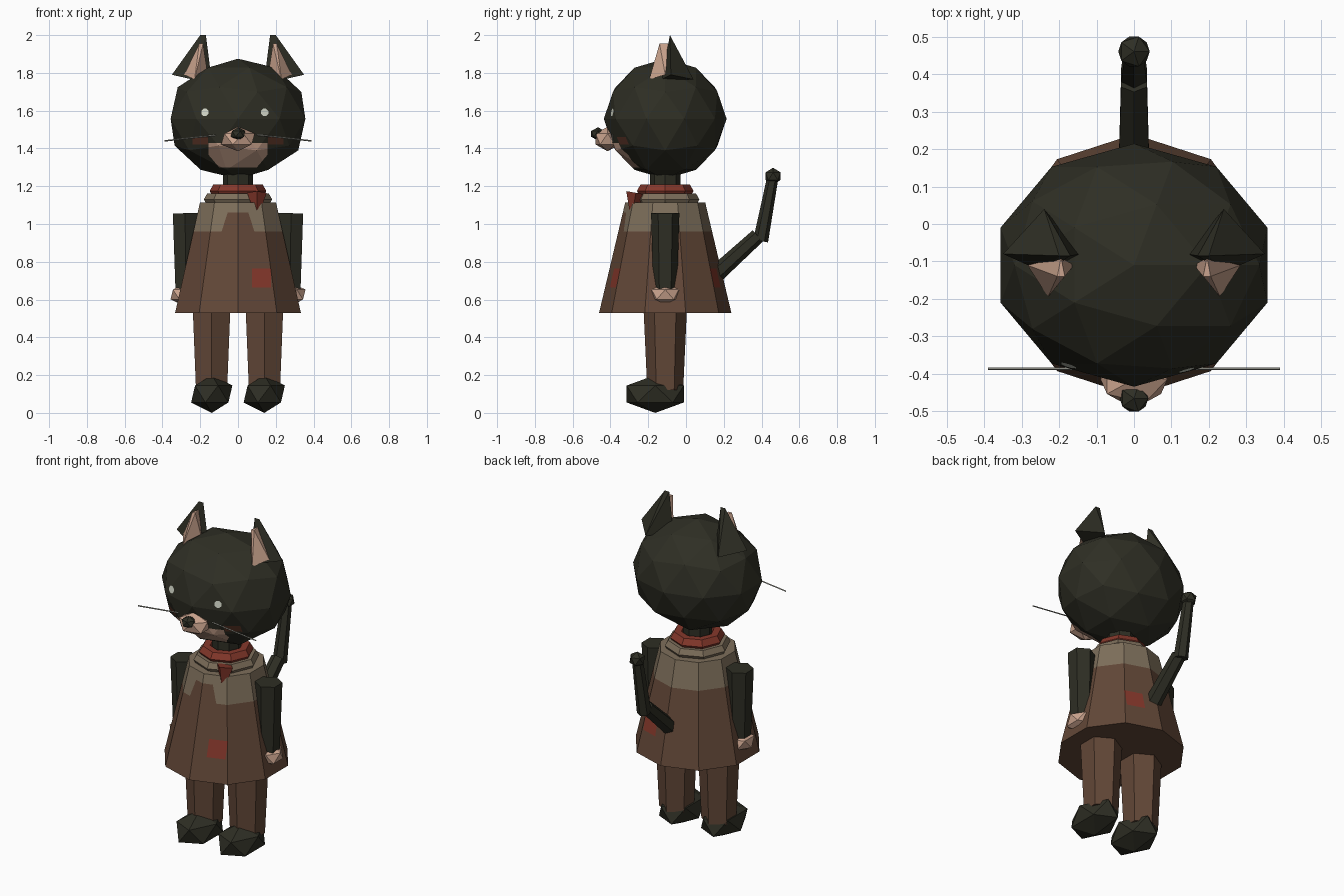
import bpy, bmesh
from math import cos, sin, tau
from mathutils import Matrix, Vector

if "Cube" in bpy.data.objects:
    bpy.data.objects.remove(bpy.data.objects["Cube"])


def srgb(r, g, b):
    return [(c / 255 / 12.92 if c < 11 else ((c / 255 + 0.055) / 1.055) ** 2.4) for c in (r, g, b)] + [1]


def material(name, *rgb):
    m = bpy.data.materials.new(name)
    m.diffuse_color = srgb(*rgb)
    m.use_nodes = True
    m.node_tree.nodes["Principled BSDF"].inputs["Base Color"].default_value = m.diffuse_color
    return m


DARK = material("charcoal fur", 46, 46, 36)
PEACH = material("peach skin", 203, 164, 142)
BROWN = material("brown cloth", 98, 71, 55)
TAUPE = material("taupe cloth", 126, 111, 91)
RED = material("brick red", 134, 56, 43)
WHITE = material("eye white", 208, 212, 198)
GREY = material("whisker grey", 165, 165, 155)
BLUSH = material("russet cheek", 92, 54, 40)
CY = -0.11  # depth of the body axis


def finish(bm, name, *mats):
    bmesh.ops.recalc_face_normals(bm, faces=bm.faces)
    me = bpy.data.meshes.new(name)
    bm.to_mesh(me)
    bm.free()
    for m in mats:
        me.materials.append(m)
    ob = bpy.data.objects.new(name, me)
    bpy.context.collection.objects.link(ob)
    return ob


def ball_mesh(center, radii, sub):
    bm = bmesh.new()
    bmesh.ops.create_icosphere(bm, subdivisions=sub, radius=1,
                               matrix=Matrix.Translation(center) @ Matrix.Diagonal((*radii, 1)))
    return bm


def ball(name, center, radii, mat, sub=1):
    return finish(ball_mesh(center, radii, sub), name, mat)


def rod_mesh(a, b, r1, r2, sides):
    a, b = Vector(a), Vector(b)
    rot = Vector((0, 0, 1)).rotation_difference(b - a).to_matrix().to_4x4()
    bm = bmesh.new()
    bmesh.ops.create_cone(bm, cap_ends=True, segments=sides, radius1=r1, radius2=r2,
                          depth=(b - a).length, matrix=Matrix.Translation((a + b) / 2) @ rot)
    return bm


def rod(name, a, b, r1, r2, mat, sides=6):
    return finish(rod_mesh(a, b, r1, r2, sides), name, mat)


def hull(name, points, mat):
    bm = bmesh.new()
    for p in points:
        bm.verts.new(p)
    bmesh.ops.convex_hull(bm, input=bm.verts)
    return finish(bm, name, mat)


def ring(name, z, major, minor, mat, sides=8, minor_sides=6):
    bpy.ops.mesh.primitive_torus_add(location=(0, CY, z), major_radius=major, minor_radius=minor,
                                     major_segments=sides, minor_segments=minor_sides)
    ob = bpy.context.object
    ob.name = name
    ob.data.materials.append(mat)


def stamp(bm, outline, index, where):
    """Cut a convex x-z outline into the faces passing the test and recolour them."""
    faces = [f for f in bm.faces if where(f)]
    mid = sum((Vector(p) for p in outline), Vector((0, 0))) / len(outline)
    for p, q in zip(outline, outline[1:] + outline[:1]):
        n = Vector((-(q[1] - p[1]), q[0] - p[0]))
        if n.dot(mid - Vector(p)) < 0:
            n = -n
        n = Vector((n.x, 0, n.y)).normalized()
        co = Vector((p[0], 0, p[1]))
        geom = set(faces)
        for f in faces:
            geom.update(f.edges)
            geom.update(f.verts)
        res = bmesh.ops.bisect_plane(bm, geom=list(geom), dist=1e-5, plane_co=co, plane_no=n)
        faces = [g for g in res["geom"] if isinstance(g, bmesh.types.BMFace)
                 and n.dot(g.calc_center_median() - co) > 0]
    for f in faces:
        f.material_index = index


def box(x0, x1, z0, z1):
    return [(x0, z0), (x1, z0), (x1, z1), (x0, z1)]


def front(f):
    return f.calc_center_median().y < CY


# Head with pale chin, cheeks and eyes
bm = ball_mesh((0, CY, 1.557), (0.375, 0.325, 0.318), 2)
stamp(bm, [(-0.155, 1.43), (0.155, 1.43), (0.155, 1.365), (0.1, 1.30), (-0.1, 1.30), (-0.155, 1.365)], 1, front)
for s in (-1, 1):
    stamp(bm, box(s * 0.16, s * 0.24, 1.42, 1.46), 3, front)
for x in (-0.175, 0.141):
    stamp(bm, [(x + 0.021 * cos(tau * (k + .5) / 8), 1.591 + 0.021 * sin(tau * (k + .5) / 8))
               for k in range(8)], 2, front)
finish(bm, "head", DARK, PEACH, WHITE, BLUSH)

# Snout, nose, neck
ball("snout", (0, -0.415, 1.45), (0.1, 0.075, 0.065), PEACH)
ball("nose", (0, -0.466, 1.477), (0.043, 0.042, 0.035), DARK)
rod("neck", (0, CY, 1.08), (0, CY, 1.3), 0.08, 0.08, DARK, 8)

# Coat with pale shoulders and patches
bm = rod_mesh((0, CY, 0.53), (0, CY, 1.113), 0.35, 0.212, 10)
stamp(bm, box(-1, 1, 0.96, 2), 1, lambda f: True)
stamp(bm, [(-0.09, 0.95), (0.09, 0.95), (0.055, 1.06), (-0.055, 1.06)], 0,
      lambda f: front(f) and abs(f.normal.z) < 0.9)
stamp(bm, box(0.075, 0.176, 0.665, 0.765), 2, lambda f: abs(f.normal.z) < 0.9)
finish(bm, "coat", BROWN, TAUPE, RED)

# Collar and scarf
ring("collar", 1.13, 0.145, 0.036, TAUPE)
ring("scarf", 1.175, 0.11, 0.04, RED)
rod("scarf_end", (0.1, -0.285, 1.055), (0.1, -0.265, 1.165), 0.012, 0.052, RED, 4)

# Paired parts
for s, side in ((-1, "left"), (1, "right")):
    hull(side + "_ear", [(s * 0.35, -0.08, 1.79), (s * 0.24, 0.04, 1.765), (s * 0.14, -0.08, 1.765),
                         (s * 0.24, -0.13, 1.765), (s * 0.2, -0.085, 2), (s * 0.17, -0.085, 2)], DARK)
    hull(side + "_inner_ear", [(s * 0.285, -0.11, 1.79), (s * 0.23, -0.195, 1.765), (s * 0.16, -0.11, 1.79),
                               (s * 0.205, -0.14, 1.955), (s * 0.185, -0.14, 1.955),
                               (s * 0.195, -0.09, 1.955)], PEACH)
    rod(side + "_whisker", (s * 0.1, -0.387, 1.472), (s * 0.39, -0.387, 1.44), 0.004, 0.004, GREY, 4)
    rod(side + "_arm", (s * 0.277, CY, 0.64), (s * 0.28, CY, 1.057), 0.062, 0.075, DARK)
    ball(side + "_hand", (s * 0.29, CY, 0.627), (0.075, 0.085, 0.058), PEACH)
    rod(side + "_leg", (s * 0.14, CY, 0.12), (s * 0.14, CY, 0.6), 0.095, 0.117, BROWN)
    ball(side + "_foot", (s * 0.139, -0.163, 0.1), (0.122, 0.178, 0.1), DARK)

# Tail
rod("tail_base", (0, 0.12, 0.70), (0, 0.38, 0.937), 0.048, 0.04, DARK)
rod("tail_upper", (0, 0.395, 0.91), (0, 0.458, 1.24), 0.04, 0.03, DARK)
ball("tail_tip", (0, 0.461, 1.253), (0.047, 0.047, 0.045), DARK)
